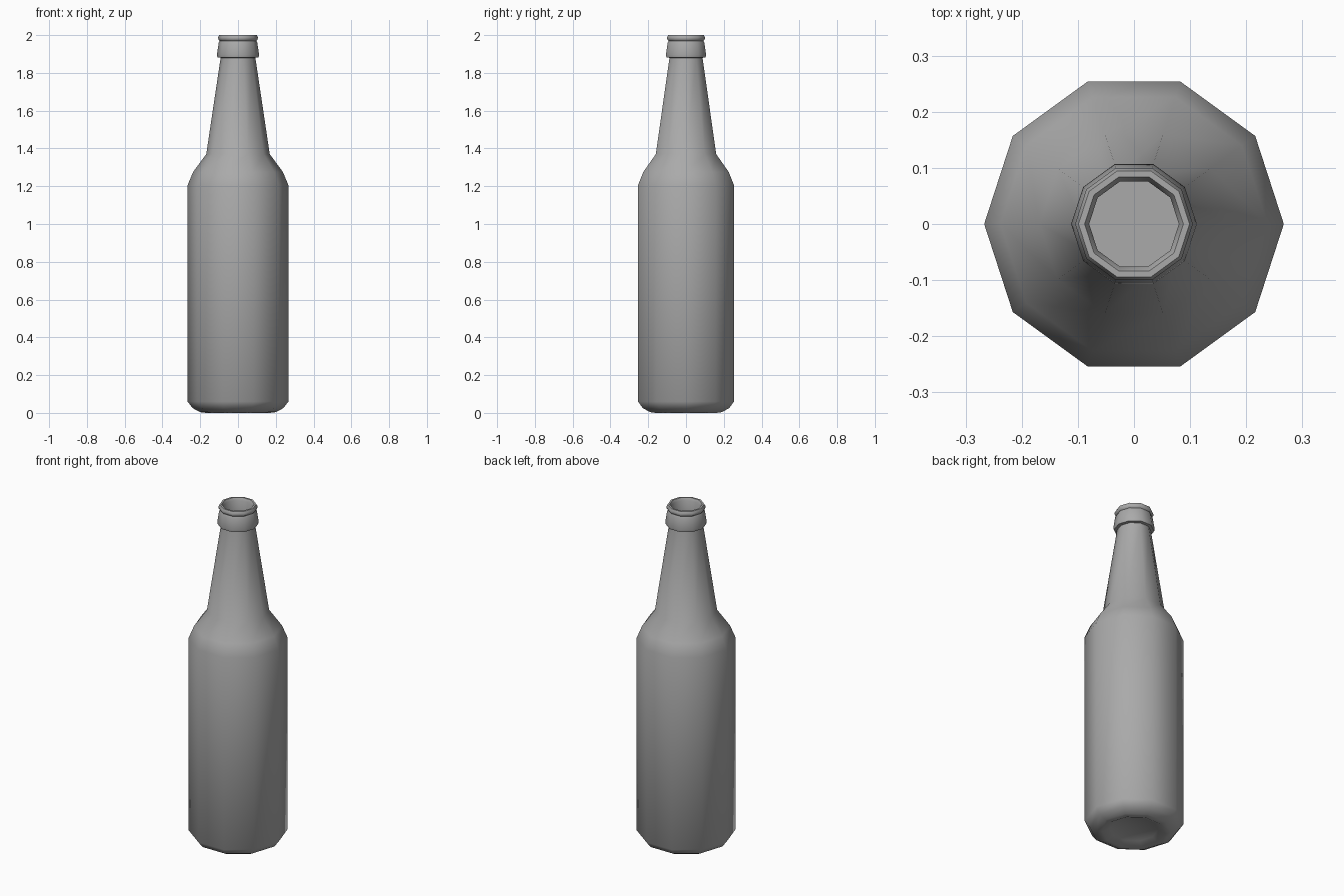
import bpy, bmesh, math

cube = bpy.data.objects.get("Cube")
if cube:
    bpy.data.objects.remove(cube, do_unlink=True)

SIDES = 10

glass = bpy.data.materials.new("grey_glass")
glass.use_nodes = True
glass.diffuse_color = (0.4, 0.4, 0.4, 1)
glass.node_tree.nodes["Principled BSDF"].inputs["Base Color"].default_value = (0.4, 0.4, 0.4, 1)


def lathe(name, profile, angle):
    """Spin a (radius, height) profile about z; zero radius makes a pole."""
    bm = bmesh.new()
    verts = [bm.verts.new((r, 0, z)) for r, z in profile]
    edges = [bm.edges.new(pair) for pair in zip(verts, verts[1:])]
    bmesh.ops.spin(bm, geom=verts + edges, cent=(0, 0, 0), axis=(0, 0, 1),
                   angle=math.tau, steps=SIDES, use_duplicate=False)
    bmesh.ops.remove_doubles(bm, verts=bm.verts, dist=0.0005)
    bmesh.ops.recalc_face_normals(bm, faces=bm.faces)
    mesh = bpy.data.meshes.new(name)
    bm.to_mesh(mesh)
    bm.free()
    mesh.materials.append(glass)
    obj = bpy.data.objects.new(name, mesh)
    bpy.context.collection.objects.link(obj)
    bpy.ops.object.select_all(action='DESELECT')
    bpy.context.view_layer.objects.active = obj
    obj.select_set(True)
    bpy.ops.object.shade_smooth_by_angle(angle=math.radians(angle))
    return obj


# Hollow bottle: underside, body, shoulder, neck, collar, lip, then inside
underside = [(0, 0.03), (0.13, 0.02), (0.17, 0)]
body = [(0.2, 0.004), (0.24, 0.025), (0.267, 0.06), (0.267, 1.205)]
shoulder = [(0.238, 1.275), (0.168, 1.37)]
neck = [(0.092, 1.88)]
collar = [(0.109, 1.882), (0.112, 1.895), (0.102, 1.96), (0.097, 1.97)]
lip = [(0.104, 1.976), (0.105, 1.988), (0.099, 2.0), (0.088, 2.0), (0.08, 1.985)]
inside = [(0.08, 1.88), (0.15, 1.37), (0.245, 1.2), (0.245, 0.06), (0, 0.06)]
lathe("bottle", underside + body + shoulder + neck + collar + lip + inside, 60)
